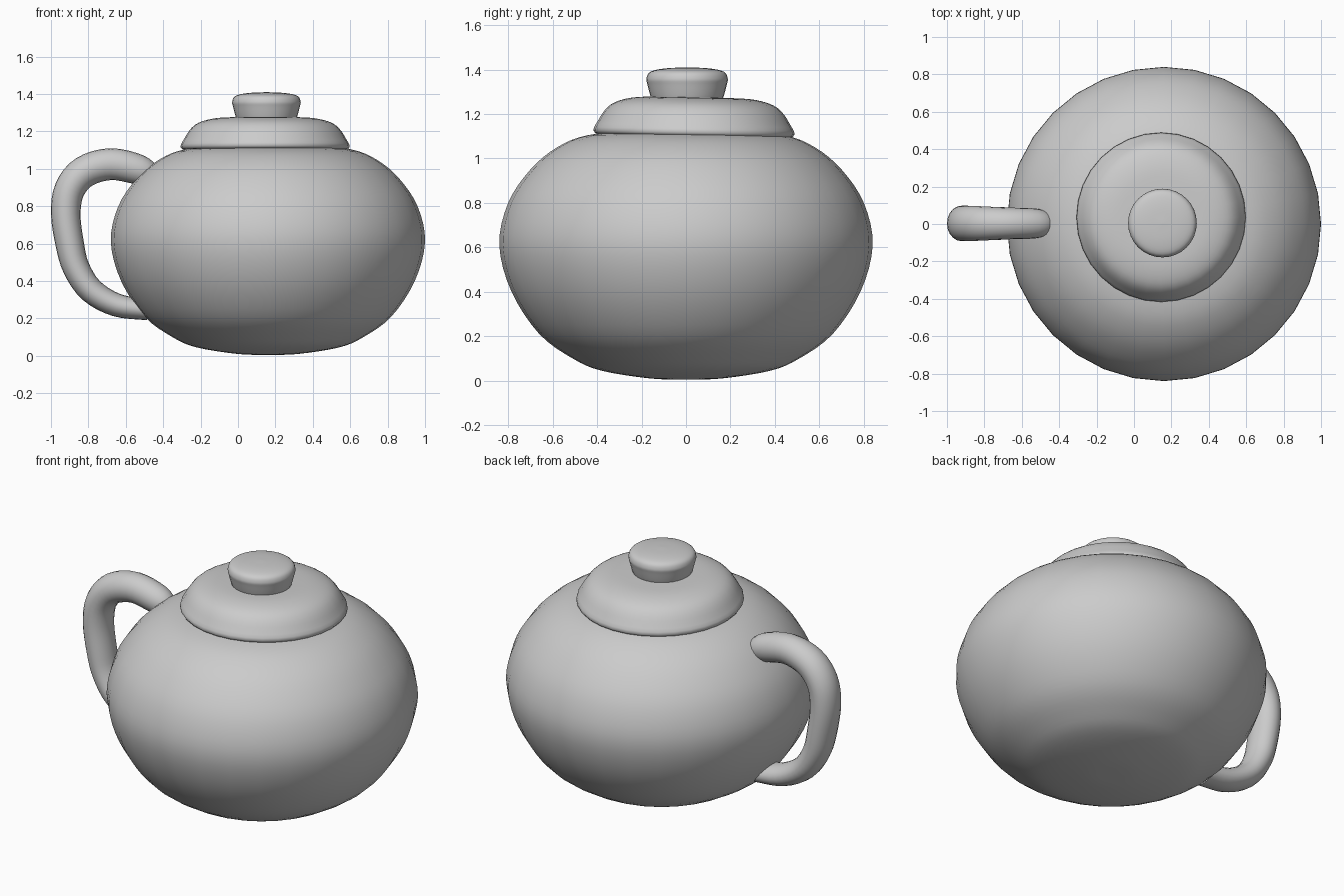
import bpy
import bmesh
import math
from mathutils import Vector

cube = bpy.data.objects.get("Cube")
if cube:
    bpy.data.objects.remove(cube, do_unlink=True)

clay = bpy.data.materials.new("grey clay")
clay.use_nodes = True
GREY = (0.6, 0.6, 0.6, 1)
clay.diffuse_color = GREY
clay.node_tree.nodes["Principled BSDF"].inputs["Base Color"].default_value = GREY


def spline(points, steps):
    """Catmull-Rom curve through points of any dimension."""
    pts = [Vector(p) for p in points]
    pts = [2 * pts[0] - pts[1]] + pts + [2 * pts[-1] - pts[-2]]
    out = []
    for a, b, c, d in zip(pts, pts[1:], pts[2:], pts[3:]):
        for i in range(steps):
            t = i / steps
            out.append(0.5 * (2 * b + (c - a) * t + (2 * a - 5 * b + 4 * c - d) * t**2
                              + (3 * b - a - 3 * c + d) * t**3))
    return out + [pts[-2]]


def skin(name, rings):
    """Bridge closed rings of points and cap both ends."""
    bm = bmesh.new()
    loops = [[bm.verts.new(p) for p in ring] for ring in rings]
    n = len(loops[0])
    for low, high in zip(loops, loops[1:]):
        for i in range(n):
            j = (i + 1) % n
            bm.faces.new((low[i], low[j], high[j], high[i]))
    bm.faces.new(loops[0][::-1])
    bm.faces.new(loops[-1])
    bmesh.ops.recalc_face_normals(bm, faces=bm.faces)
    mesh = bpy.data.meshes.new(name)
    bm.to_mesh(mesh)
    bm.free()
    mesh.materials.append(clay)
    obj = bpy.data.objects.new(name, mesh)
    bpy.context.collection.objects.link(obj)
    bpy.ops.object.select_all(action="DESELECT")
    obj.select_set(True)
    bpy.context.view_layer.objects.active = obj
    bpy.ops.object.shade_smooth_by_angle(angle=math.radians(50))
    return obj


def turned(name, profile, centre, sides=32, tilt=0):
    """Turn a (radius, height) profile round a vertical axis."""
    cx, cy = centre
    rings = []
    for r, z in spline(profile, 4):
        r = max(r, 0.004)
        ring = []
        for i in range(sides):
            a = math.tau * i / sides
            y = r * math.sin(a)
            ring.append((cx + r * math.cos(a), cy + y, z + tilt * y))
        rings.append(ring)
    return skin(name, rings)


# Round pot
turned("pot_body", [(0, 0.005), (0.16, 0.01), (0.38, 0.045), (0.51, 0.1), (0.66, 0.21),
                    (0.785, 0.4), (0.84, 0.61), (0.80, 0.8), (0.7, 0.95), (0.58, 1.05),
                    (0.44, 1.105), (0.2, 1.13), (0, 1.135)], (0.16, 0))

# Slightly tilted lid, set off centre
turned("lid", [(0.3, 1.08), (0.444, 1.105), (0.43, 1.165), (0.375, 1.235), (0.28, 1.268),
               (0.15, 1.275), (0, 1.276)], (0.145, 0.036), tilt=-0.02)

# Flared lid knob
turned("lid_knob", [(0.15, 1.25), (0.163, 1.275), (0.178, 1.33), (0.183, 1.36),
                    (0.165, 1.39), (0.1, 1.405), (0, 1.41)], (0.152, 0.005))

# Handle swept along (x, z, half thickness, half width)
path = spline([(-0.46, 0.955, 0.06, 0.06), (-0.53, 0.995, 0.08, 0.08), (-0.68, 1.025, 0.085, 0.085),
               (-0.82, 0.985, 0.085, 0.092), (-0.9, 0.89, 0.082, 0.095), (-0.921, 0.76, 0.079, 0.095),
               (-0.9, 0.6, 0.076, 0.095), (-0.865, 0.47, 0.072, 0.092), (-0.785, 0.35, 0.068, 0.09),
               (-0.65, 0.272, 0.062, 0.085), (-0.48, 0.245, 0.055, 0.08)], 4)
SIDES = 20
rings = []
for k, (x, z, thick, wide) in enumerate(path):
    ahead = path[min(k + 1, len(path) - 1)]
    behind = path[max(k - 1, 0)]
    along = Vector((ahead[0] - behind[0], 0, ahead[1] - behind[1])).normalized()
    across = Vector((-along.z, 0, along.x))
    ring = []
    for i in range(SIDES):
        a = math.tau * i / SIDES
        ring.append(Vector((x, 0.003 + wide * math.sin(a), z)) + across * thick * math.cos(a))
    rings.append(ring)
skin("handle", rings)
